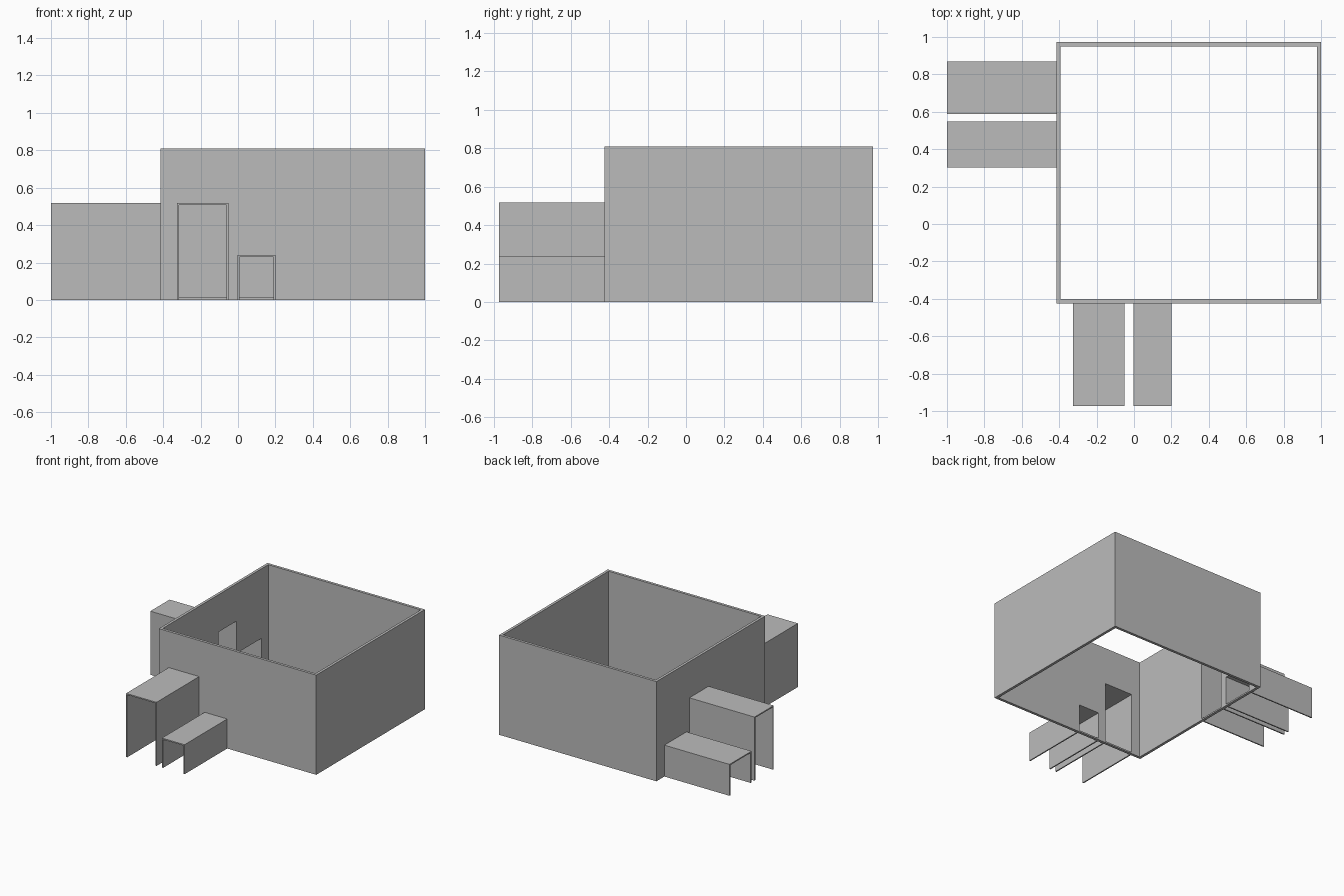
import bpy
import bmesh
from mathutils import Matrix, Vector

cube = bpy.data.objects.get("Cube")
if cube:
    bpy.data.objects.remove(cube, do_unlink=True)

# Single grey material
grey = bpy.data.materials.new("plain grey")
grey.use_nodes = True
colour = (0.5, 0.5, 0.5, 1)
grey.diffuse_color = colour
grey.node_tree.nodes["Principled BSDF"].inputs["Base Color"].default_value = colour

LEFT, RIGHT, FRONT, BACK = -0.415, 1.0, -0.424, 0.972
HEIGHT, WALL = 0.81, 0.022
SHEET, SILL = 0.01, 0.012


def extrude_profile(name, points, vector):
    """Extrude a closed outline along a vector into a solid."""
    bm = bmesh.new()
    face = bm.faces.new([bm.verts.new(p) for p in points])
    result = bmesh.ops.extrude_face_region(bm, geom=[face], use_keep_orig=True)
    new_verts = [g for g in result["geom"] if isinstance(g, bmesh.types.BMVert)]
    bmesh.ops.translate(bm, verts=new_verts, vec=vector)
    bmesh.ops.recalc_face_normals(bm, faces=bm.faces)
    mesh = bpy.data.meshes.new(name)
    bm.to_mesh(mesh)
    bm.free()
    mesh.materials.append(grey)
    obj = bpy.data.objects.new(name, mesh)
    bpy.context.collection.objects.link(obj)
    return obj


def box(name, low, high):
    (x0, y0, z0), (x1, y1, z1) = low, high
    outline = [(x0, y0, z0), (x1, y0, z0), (x1, y1, z0), (x0, y1, z0)]
    return extrude_profile(name, outline, Vector((0, 0, z1 - z0)))


def cut(target, cutter):
    """Subtract a box from the target and discard the cutter."""
    cutter.hide_render = True
    mod = target.modifiers.new("cut", "BOOLEAN")
    mod.object = cutter
    mod.solver = "EXACT"
    bpy.context.view_layer.objects.active = target
    bpy.ops.object.modifier_apply(modifier=mod.name)
    bpy.data.objects.remove(cutter, do_unlink=True)


# Open-topped, floorless room
room = box("room_walls", (LEFT, FRONT, 0), (RIGHT, BACK, HEIGHT))
cut(room, box("room_cutter", (LEFT + WALL, FRONT + WALL, -1),
              (RIGHT - WALL, BACK - WALL, 1)))


def tunnel(name, side, a, b, top):
    """Bottomless passage leading outward, with a doorway through the wall."""
    i, j, t = a + SHEET, b - SHEET, top - SHEET
    arch = [(a, 0), (a, top), (b, top), (b, 0), (j, 0), (j, t), (i, t), (i, 0)]
    if side == "front":
        extrude_profile(name, [(s, FRONT, z) for s, z in arch],
                        Vector((0, -BACK - FRONT, 0)))
        low, high = (i, FRONT - WALL, SILL), (j, FRONT + 2 * WALL, t)
    else:
        extrude_profile(name, [(LEFT, s, z) for s, z in arch],
                        Vector((-RIGHT - LEFT, 0, 0)))
        low, high = (LEFT - WALL, i, SILL), (LEFT + 2 * WALL, j, t)
    cut(room, box("doorway_cutter", low, high))


# Tall and low passages on two sides
tunnel("front_tall_passage", "front", -0.325, -0.052, 0.517)
tunnel("front_low_passage", "front", -0.003, 0.2, 0.24)
tunnel("side_tall_passage", "side", 0.303, 0.549, 0.517)
tunnel("side_low_passage", "side", 0.587, 0.87, 0.255)
